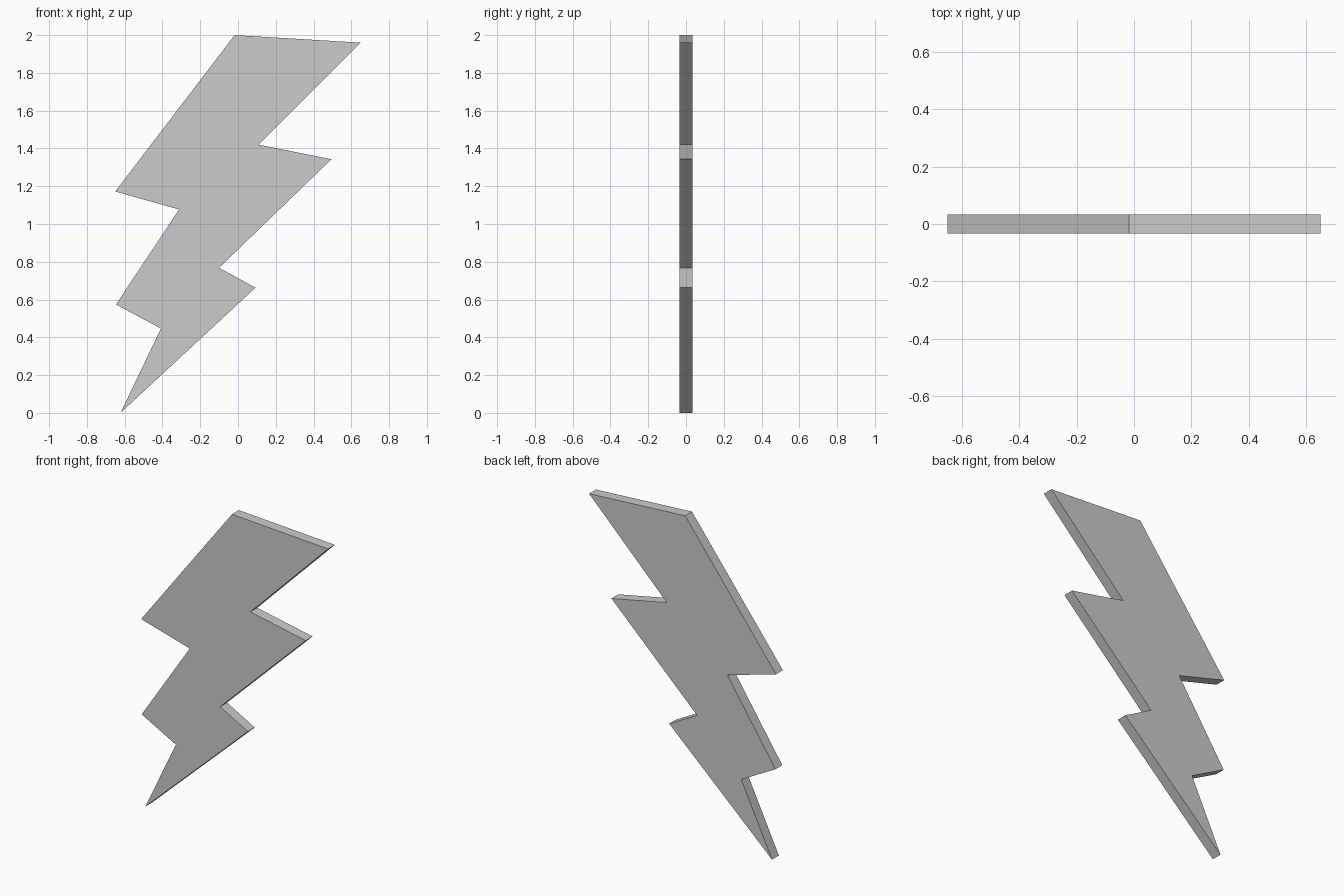
import bpy
import bmesh

if "Cube" in bpy.data.objects:
    bpy.data.objects.remove(bpy.data.objects["Cube"])

THICKNESS = 0.068

# Bolt outline in (x, z), from the top corner down the right side and back up the left
OUTLINE = [
    (-0.018, 2.0), (0.65, 1.96), (0.11, 1.42), (0.495, 1.343),
    (-0.10, 0.768), (0.093, 0.663), (-0.622, 0.0), (-0.408, 0.447),
    (-0.646, 0.574), (-0.312, 1.077), (-0.65, 1.172),
]


def extruded_plate(name, outline, thickness):
    bm = bmesh.new()
    front = bm.faces.new([bm.verts.new((x, -thickness / 2, z)) for x, z in outline])
    extruded = bmesh.ops.extrude_face_region(bm, geom=[front], use_keep_orig=True)
    back = [g for g in extruded["geom"] if isinstance(g, bmesh.types.BMVert)]
    bmesh.ops.translate(bm, verts=back, vec=(0, thickness, 0))
    # Split the concave caps cleanly and point every face outwards
    bmesh.ops.triangulate(bm, faces=[f for f in bm.faces if len(f.verts) > 4])
    bmesh.ops.recalc_face_normals(bm, faces=bm.faces)
    mesh = bpy.data.meshes.new(name)
    bm.to_mesh(mesh)
    bm.free()
    obj = bpy.data.objects.new(name, mesh)
    bpy.context.collection.objects.link(obj)
    return obj


# Flat lightning bolt plate
extruded_plate("lightning_bolt", OUTLINE, THICKNESS)
